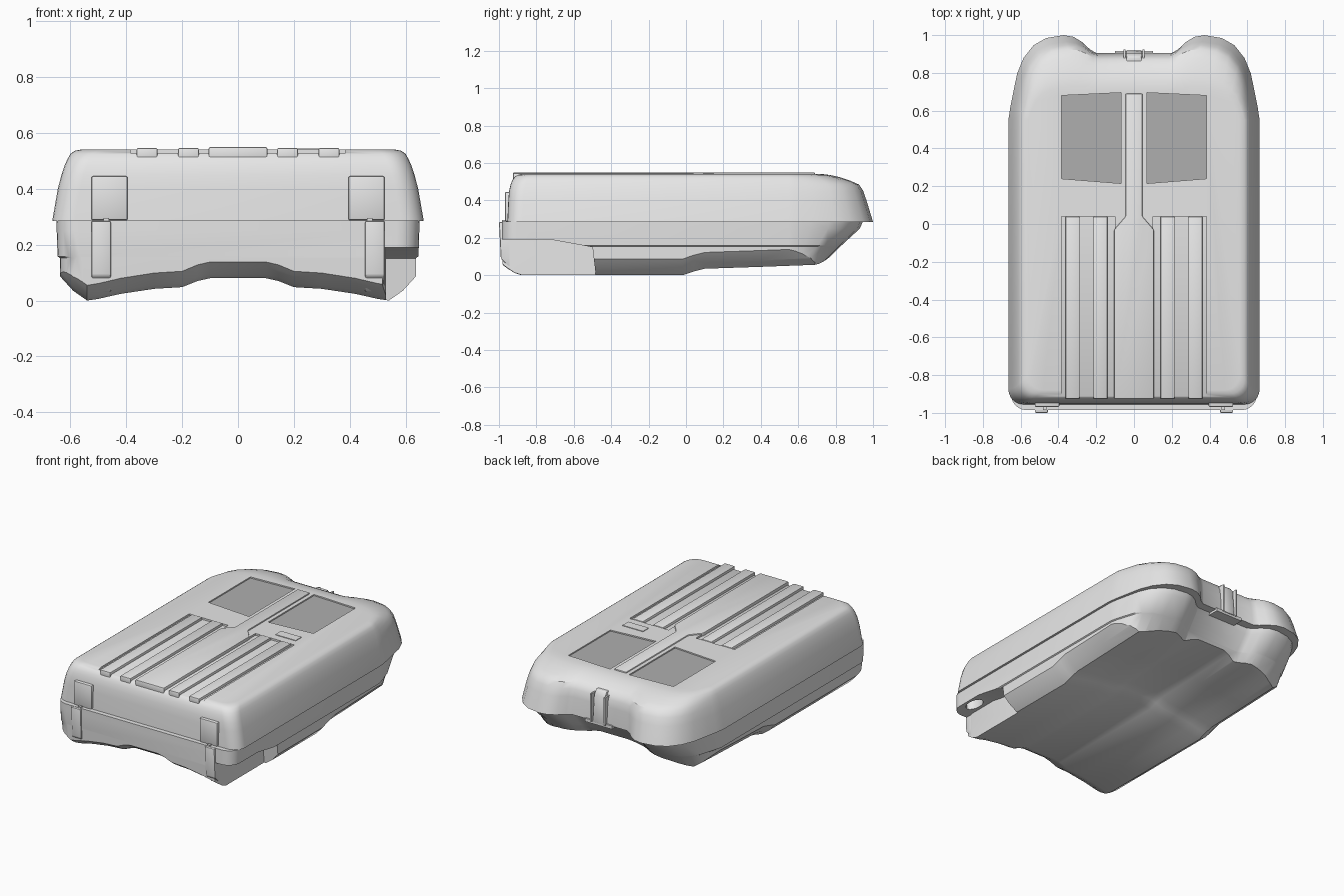
import bpy, bmesh, math

cube = bpy.data.objects.get("Cube")
if cube:
    bpy.data.objects.remove(cube, do_unlink=True)


def material(name, value):
    m = bpy.data.materials.new(name)
    m.use_nodes = True
    colour = (value, value, value, 1)
    m.diffuse_color = colour
    m.node_tree.nodes["Principled BSDF"].inputs["Base Color"].default_value = colour
    return m


SHELL = material("light grey shell", 0.8)
WINDOW = material("dark grey window", 0.43)


def loft(name, rings, mat=SHELL):
    """Skin a closed solid through matching rings of points."""
    bm = bmesh.new()
    loops = [[bm.verts.new(p) for p in ring] for ring in rings]
    for a, b in zip(loops, loops[1:]):
        for i in range(len(a)):
            j = (i + 1) % len(a)
            bm.faces.new((a[i], a[j], b[j], b[i]))
    bm.faces.new(loops[0])
    bm.faces.new(loops[-1])
    bmesh.ops.recalc_face_normals(bm, faces=bm.faces)
    mesh = bpy.data.meshes.new(name)
    bm.to_mesh(mesh)
    bm.free()
    ob = bpy.data.objects.new(name, mesh)
    bpy.context.collection.objects.link(ob)
    mesh.materials.append(mat)
    return ob


def prism(name, outline, z0, z1, mat=SHELL):
    return loft(name, [[(x, y, z) for x, y in outline] for z in (z0, z1)], mat)


def box(name, x0, x1, y0, y1, z0, z1, mat=SHELL):
    return prism(name, [(x0, y0), (x1, y0), (x1, y1), (x0, y1)], z0, z1, mat)


def activate(ob):
    bpy.ops.object.select_all(action="DESELECT")
    ob.select_set(True)
    bpy.context.view_layer.objects.active = ob


def carve(ob, tool, operation="DIFFERENCE"):
    tool.hide_render = True
    mod = ob.modifiers.new("carve", "BOOLEAN")
    mod.object, mod.operation, mod.solver = tool, operation, "EXACT"
    activate(ob)
    bpy.ops.object.modifier_apply(modifier=mod.name)
    bpy.data.objects.remove(tool, do_unlink=True)


def bevel(ob, width, segments=2):
    mod = ob.modifiers.new("bevel", "BEVEL")
    mod.width, mod.segments = width, segments
    activate(ob)
    bpy.ops.object.modifier_apply(modifier=mod.name)


def smooth(ob, angle=32):
    activate(ob)
    bpy.ops.object.shade_smooth_by_angle(angle=math.radians(angle))


# Plan outline: rounded front corners, two rear lobes with a notch between
LOBE_OUT = [(1, 0), (.985, .15), (.965, .3), (.93, .55), (.88, .73),
            (.8, .88), (.7, .965), (.56, 1)]
LOBE_IN = [(.48, .9), (.41, .6), (.35, .2), (.3, 0)]


def plan(z, w, front, back, notch, r=.08):
    half = []
    for i in range(7):
        a = math.radians(-90 + 15 * i)
        half.append((w - r + r * math.cos(a), front + r + r * math.sin(a)))
    half += [(w * u, .55 + t * (back - .55)) for u, t in LOBE_OUT]
    half += [(w * u, notch + s * (back - notch)) for u, s in LOBE_IN]
    half += [(-x, y) for x, y in reversed(half)]
    return [(x, y, z) for x, y in half]


# Lid
lid = loft("lid", [plan(*ring) for ring in (
    (.285, .665, -.955, 1.0, .905), (.40, .645, -.95, .965, .898),
    (.45, .632, -.946, .948, .89), (.485, .62, -.938, .925, .87),
    (.505, .611, -.93, .88, .84), (.525, .6, -.918, .82, .80),
    (.536, .585, -.9, .77, .755), (.541, .56, -.88, .73, .72))])
for s in (-1, 1):
    xs = sorted((s * .10, s * .385))
    carve(lid, box("groove_cutter", *xs, -1, .04, .529, .6))

# Window panels sunk in the lid
for side, s in (("left", 1), ("right", -1)):
    pane = [(s * .07, .215), (s * .385, .24), (s * .385, .68), (s * .07, .695)]
    carve(lid, prism("window_cutter", pane, .531, .6))
    prism(side + "_window", pane, .526, .533, WINDOW)
smooth(lid)

# Raised ribs on the lid
for side, s in (("left", 1), ("right", -1)):
    for n, (a, b) in enumerate(((.14, .215), (.288, .363))):
        xs = sorted((s * a, s * b))
        rib = box(f"{side}_rib_{n + 1}", *xs, -.925, .04, .5, .546)
        bevel(rib, .006)
        smooth(rib)
spine = [(.105, -.925), (.105, -.03), (.045, .04), (.045, .69)]
spine += [(-x, y) for x, y in reversed(spine)]
centre_rib = prism("centre_rib", spine, .5, .549)
bevel(centre_rib, .006)
smooth(centre_rib)
box("lid_badge", .21, .36, .09, .15, .538, .545)

# Lower body: plan shape intersected with an arched underside
body = loft("body", [plan(*ring) for ring in (
    (.287, .65, -.985, .945, .85), (.25, .649, -.985, .93, .83),
    (.158, .646, -.985, .83, .76), (.153, .638, -.985, .825, .755),
    (.06, .636, -.98, .73, .68), (-.05, .63, -.97, .66, .62))])
ARCH = [(0, .08), (.1, .08), (.145, .07), (.2, .048), (.3, .042),
        (.42, .024), (.5, .006), (.54, 0), (.59, .035), (.64, .09),
        (.72, .17), (.72, .45)]
ARCH = [(-x, z) for x, z in reversed(ARCH[1:])] + ARCH
STATIONS = ((-1.02, .085), (-.96, .04), (-.92, .014), (-.88, 0), (-.02, 0),
            (.04, .02), (.1, .035), (.4, .045), (.72, .057), (1.02, .08))
arch = loft("arch_tool", [[(x, y, z + lift) for x, z in ARCH]
                          for y, lift in STATIONS])
carve(body, arch, "INTERSECT")

# Open hand recess in one front corner, with a socket in its ceiling
recess = loft("recess_cutter", [[(x, y, z) for x, y in (
    (.53, -.92), (.49, -1.1), (.8, -1.1), (.8, end), (.53, end))]
    for z, end in ((-.1, -.47), (.15, -.5), (.19, -.72))])
carve(body, recess)
socket = [(.59 + .04 * math.cos(i * math.pi / 8),
           -.83 + .07 * math.sin(i * math.pi / 8)) for i in range(16)]
carve(body, prism("socket_cutter", socket, .17, .26))
smooth(body)

# Front latches: plate on the lid, strap on the body, small hinge knuckle
for side, s in (("left", 1), ("right", -1)):
    plate = box(side + "_latch_plate", *sorted((s * .395, s * .525)),
                -.968, -.90, .288, .445)
    strap = loft(side + "_latch_strap", [
        [(s * x, y, z) for x, y in ((.455, f), (.525, f), (.525, -.9), (.455, -.9))]
        for z, f in ((.03, -.93), (.09, -.99), (.285, -1.0))])
    knuckle = box(side + "_latch_knuckle", *sorted((s * .462, s * .482)),
                  -.985, -.95, .27, .295)
    for ob in (plate, strap):
        bevel(ob, .006)
        smooth(ob)

# Rear catch in the notch
strip = loft("rear_catch", [
    [(x, y, z) for x, y in ((-.04, .84), (.04, .84), (.04, b), (-.04, b))]
    for z, b in ((.285, .92), (.46, .905), (.49, .885))])
bevel(strip, .005)
smooth(strip)
box("rear_catch_bracket", -.1, .1, .84, .915, .27, .292)
for s in (-1, 1):
    box("rear_catch_guide", *sorted((s * .045, s * .055)), .84, .925, .285, .47)
